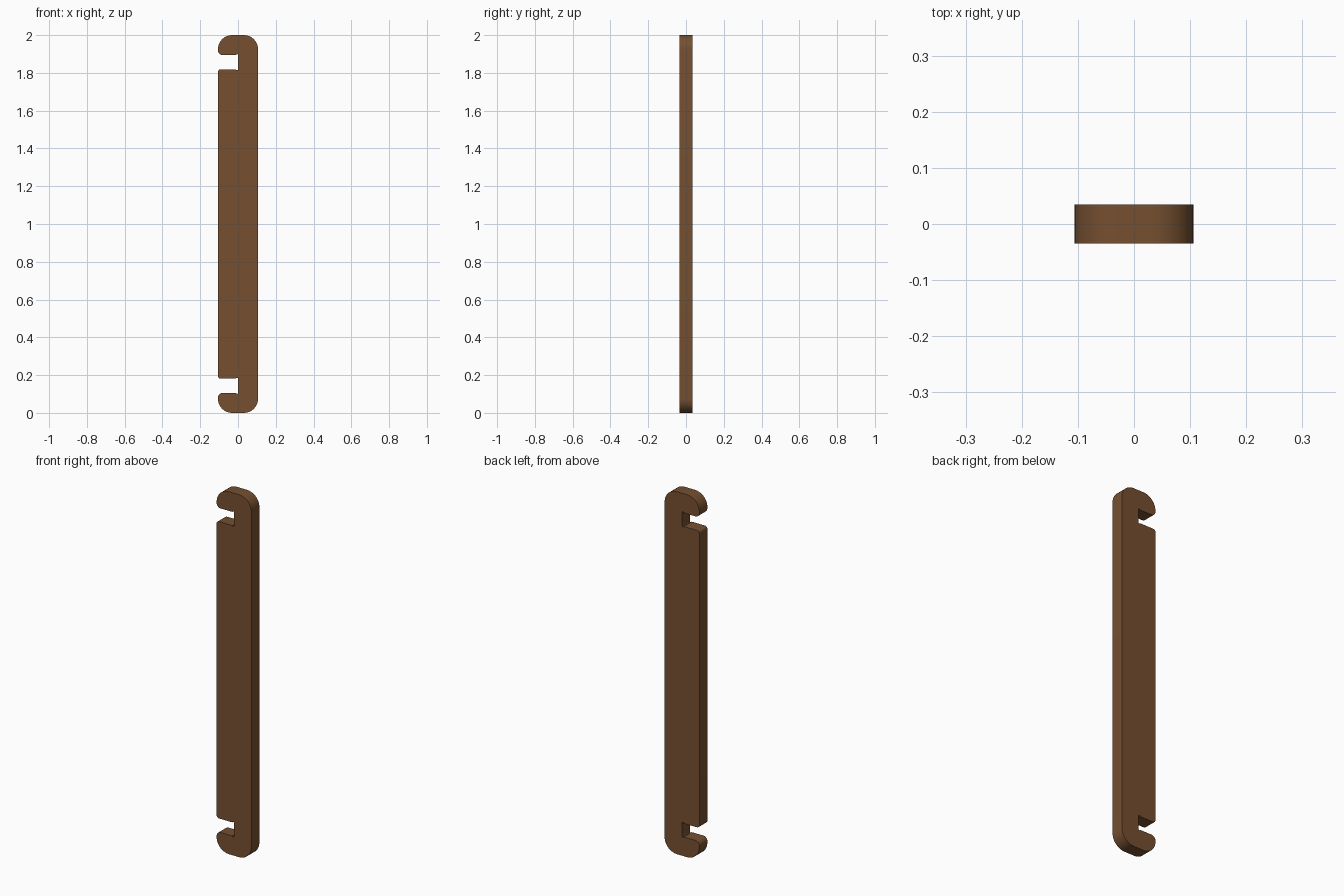
import bpy, bmesh, math

if "Cube" in bpy.data.objects:
    bpy.data.objects.remove(bpy.data.objects["Cube"])

W, T, H = 0.106, 0.035, 2.0      # half width, half thickness, height
SLOT_LO, SLOT_HI = 0.106, 0.181  # notch distances from each end


def arc(cx, cz, r, a0, a1, n):
    return [(cx + r * math.cos(math.radians(a0 + (a1 - a0) * i / n)),
             cz + r * math.sin(math.radians(a0 + (a1 - a0) * i / n))) for i in range(n + 1)]


# Lower half of the outline, from the right side round the hook and notch to the left side
R, r, b, d = 0.075, 0.024, 0.014, 0.005
half = arc(W - R, R, R, 0, -90, 10)
half += arc(-W + R, R, R, -90, -180, 10)
half += arc(-W + r, SLOT_LO - r, r, 180, 90, 5)
# Small relief cuts in the notch's inner corners
half += arc(-d, SLOT_LO, d, 180, 360, 6)
half += arc(-d, SLOT_HI, d, 0, 180, 6)
half += arc(-W + b, SLOT_HI + b, b, 270, 180, 4)

# Mirror for the upper half
outline = half + [(x, H - z) for x, z in reversed(half)]

# Extrude the outline through the thickness
bm = bmesh.new()
face = bm.faces.new([bm.verts.new((x, -T, z)) for x, z in outline])
new = bmesh.ops.extrude_face_region(bm, geom=[face])["geom"]
bmesh.ops.translate(bm, vec=(0, 2 * T, 0), verts=[v for v in new if isinstance(v, bmesh.types.BMVert)])
bmesh.ops.recalc_face_normals(bm, faces=bm.faces[:])
mesh = bpy.data.meshes.new("notched_slat")
bm.to_mesh(mesh)
bm.free()
slat = bpy.data.objects.new("notched_slat", mesh)
bpy.context.collection.objects.link(slat)

# Brown wood
wood = bpy.data.materials.new("wood")
wood.diffuse_color = (0.18, 0.08, 0.03, 1)
wood.use_nodes = True
wood.node_tree.nodes["Principled BSDF"].inputs["Base Color"].default_value = wood.diffuse_color
mesh.materials.append(wood)

bpy.context.view_layer.objects.active = slat
slat.select_set(True)
bpy.ops.object.shade_smooth_by_angle(angle=math.radians(30))
